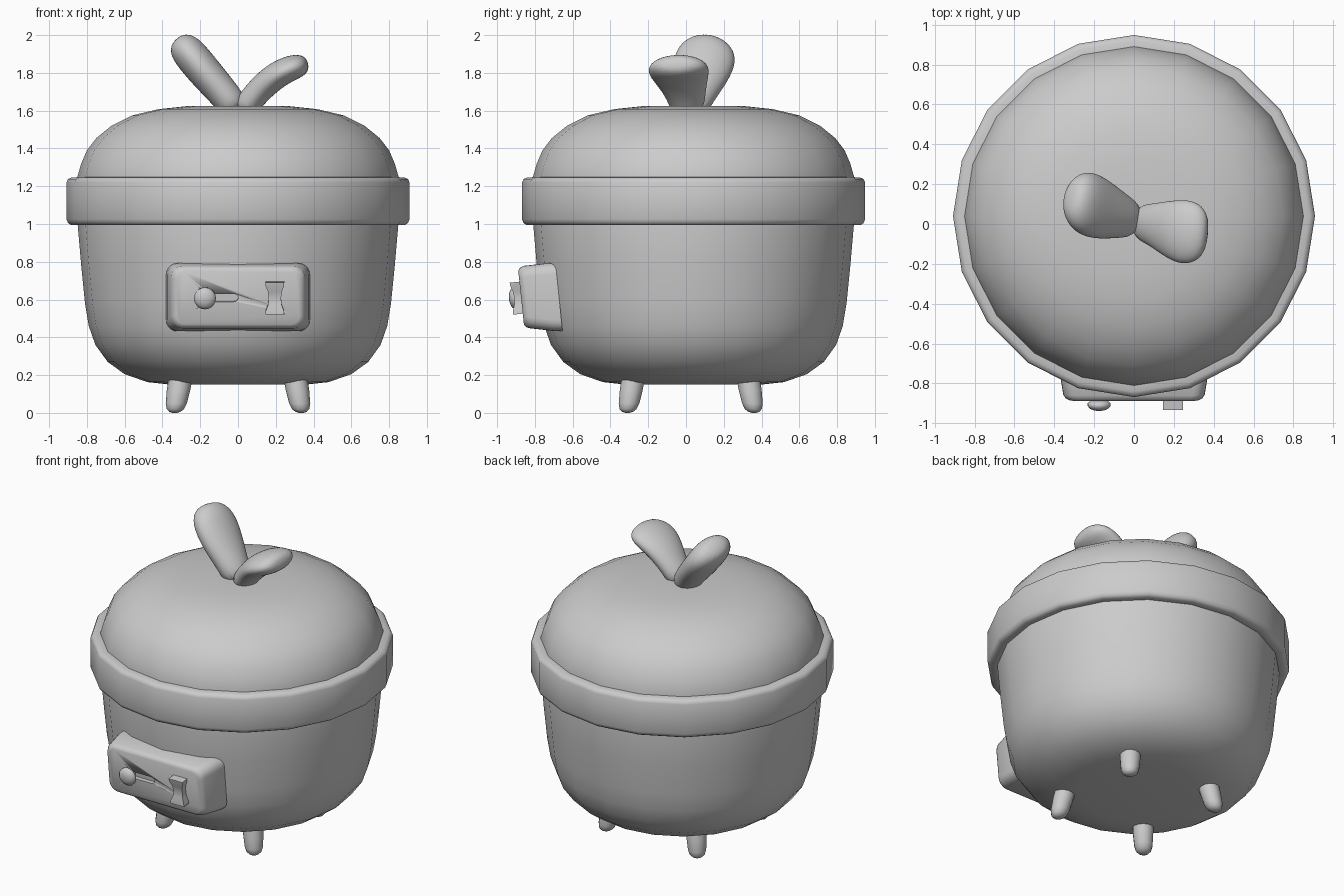
import bpy, bmesh, math
from mathutils import Vector, Matrix

if "Cube" in bpy.data.objects:
    bpy.data.objects.remove(bpy.data.objects["Cube"])

CY = 0.04  # pot axis offset in y


def loft(name, rings, subsurf=0, angle=40, matrix=None):
    """Skin a list of equal-length point rings and cap both ends."""
    bm = bmesh.new()
    vs = [[bm.verts.new(p) for p in r] for r in rings]
    n = len(vs[0])
    for a, b in zip(vs, vs[1:]):
        for i in range(n):
            bm.faces.new((a[i], a[(i + 1) % n], b[(i + 1) % n], b[i]))
    bm.faces.new(vs[0])
    bm.faces.new(vs[-1])
    bmesh.ops.recalc_face_normals(bm, faces=bm.faces)
    me = bpy.data.meshes.new(name)
    bm.to_mesh(me)
    bm.free()
    ob = bpy.data.objects.new(name, me)
    bpy.context.collection.objects.link(ob)
    if matrix:
        me.transform(matrix)
    bpy.context.view_layer.objects.active = ob
    bpy.ops.object.select_all(action='DESELECT')
    ob.select_set(True)
    bpy.ops.object.shade_smooth_by_angle(angle=math.radians(angle))
    if subsurf:
        m = ob.modifiers.new("smooth", 'SUBSURF')
        m.levels = m.render_levels = subsurf
    return ob


def ellipse(c, u, v, n):
    c, u, v = Vector(c), Vector(u), Vector(v)
    return [c + u * math.cos(2 * math.pi * i / n) + v * math.sin(2 * math.pi * i / n) for i in range(n)]


def lathe(name, profile, n=20, angle=50):
    return loft(name, [ellipse((0, CY, z), (r, 0, 0), (0, r, 0), n) for r, z in profile], angle=angle)


def rounded_rect(hx, hz, r, y, dz=0, k=5):
    pts = []
    for q, (sx, sz) in enumerate([(1, 1), (-1, 1), (-1, -1), (1, -1)]):
        for i in range(k + 1):
            a = math.pi / 2 * (q + i / k)
            pts.append((sx * (hx - r) + r * math.cos(a), y, dz + sz * (hz - r) + r * math.sin(a)))
    return pts


# Pot
lathe("pot", [(0.36, 0.15), (0.48, 0.163), (0.60, 0.205), (0.69, 0.27), (0.755, 0.36),
              (0.79, 0.46), (0.81, 0.58), (0.83, 0.78), (0.85, 1.01), (0.84, 1.1)])
# Rim band
lathe("rim_band", [(0.80, 1.01), (0.85, 0.995), (0.885, 0.995), (0.90, 1.005), (0.908, 1.025),
                   (0.908, 1.22), (0.90, 1.238), (0.88, 1.247), (0.83, 1.248)])
# Lid dome
lathe("lid", [(0.85, 1.2), (0.85, 1.25), (0.83, 1.32), (0.80, 1.39), (0.75, 1.455), (0.67, 1.52),
              (0.56, 1.575), (0.42, 1.608), (0.27, 1.624), (0.1, 1.626)])

# Splayed feet
for sx, side in ((-1, "left"), (1, "right")):
    for sy, end in ((-1, "front"), (1, "back")):
        rings = []
        for z, r in [(0.2, 0.064), (0.12, 0.062), (0.05, 0.056), (0.02, 0.046), (0.006, 0.03), (0, 0.012)]:
            o = 0.335 - 0.03 * z / 0.18
            rings.append(ellipse((sx * o, 0.025 + sy * o, z), (r, 0, 0), (0, r, 0), 14))
        loft(f"{end}_{side}_foot", rings, angle=60)

# Control panel, leaning with the wall
tilt = Matrix.Translation((0, -0.873, 0.61)) @ Matrix.Rotation(math.radians(6), 4, 'X')
panel = loft("control_panel", [
    rounded_rect(0.38, 0.182, 0.06, 0.20, -0.018), rounded_rect(0.375, 0.18, 0.06, 0.15, -0.013),
    rounded_rect(0.355, 0.166, 0.06, 0.03), rounded_rect(0.345, 0.158, 0.06, 0.01),
    rounded_rect(0.325, 0.143, 0.05, 0)], angle=50, matrix=tilt)
# Slider slot
cutter = loft("slot_cutter", [[(x - 0.085, y, z) for x, y, z in rounded_rect(0.085, 0.022, 0.0219, yy)]
                              for yy in (-0.05, 0.025)], matrix=tilt)
cutter.hide_render = True
cutter.hide_set(True)
m = panel.modifiers.new("slot", 'BOOLEAN')
m.object = cutter
m.operation = 'DIFFERENCE'
m.solver = 'EXACT'
# Slider knob on a thin neck
loft("slider_knob", [ellipse((-0.175, y, 0), (r, 0, 0), (0, 0, r), 20) for y, r in [
    (0.02, 0.022), (-0.012, 0.024), (-0.016, 0.045), (-0.026, 0.058), (-0.04, 0.058),
    (-0.054, 0.045), (-0.062, 0.025), (-0.064, 0.008)]], angle=60, matrix=tilt)
# Rocker switch
loft("rocker_switch", [[(0.195 - w, 0.02, z), (0.195 + w, 0.02, z), (0.195 + w, y, z), (0.195 - w, y, z)]
                       for z, w, y in [(-0.085, 0.05, -0.052), (-0.065, 0.048, -0.05), (-0.035, 0.036, -0.04),
                                       (0, 0.033, -0.036), (0.035, 0.036, -0.04), (0.065, 0.048, -0.05),
                                       (0.085, 0.05, -0.052)]], matrix=tilt)


# Two-leaf lid handle: elliptical sections along a bent axis
def leaf(name, sections):
    pts = [Vector(s[0]) for s in sections]
    rings = []
    for i, (_, hw, ht) in enumerate(sections):
        d = (pts[min(i + 1, len(pts) - 1)] - pts[max(i - 1, 0)]).normalized()
        w = Vector((0, 1, 0))
        w = (w - d * w.dot(d)).normalized()
        rings.append(ellipse(pts[i], w * hw, d.cross(w) * ht, 14))
    loft(name, rings, subsurf=2, angle=180)


leaf("large_leaf_handle", [((0.0, 0.02, 1.59), 0.09, 0.08), ((-0.065, 0.04, 1.68), 0.115, 0.085),
                           ((-0.155, 0.07, 1.78), 0.155, 0.092), ((-0.23, 0.10, 1.87), 0.17, 0.095),
                           ((-0.285, 0.125, 1.935), 0.145, 0.09), ((-0.32, 0.14, 1.975), 0.07, 0.05)])
leaf("small_leaf_handle", [((0.02, 0.01, 1.59), 0.09, 0.07), ((0.085, 0.0, 1.68), 0.105, 0.07),
                           ((0.17, -0.02, 1.765), 0.145, 0.075), ((0.25, -0.04, 1.815), 0.17, 0.072),
                           ((0.325, -0.05, 1.84), 0.15, 0.066), ((0.37, -0.055, 1.85), 0.08, 0.035)])
